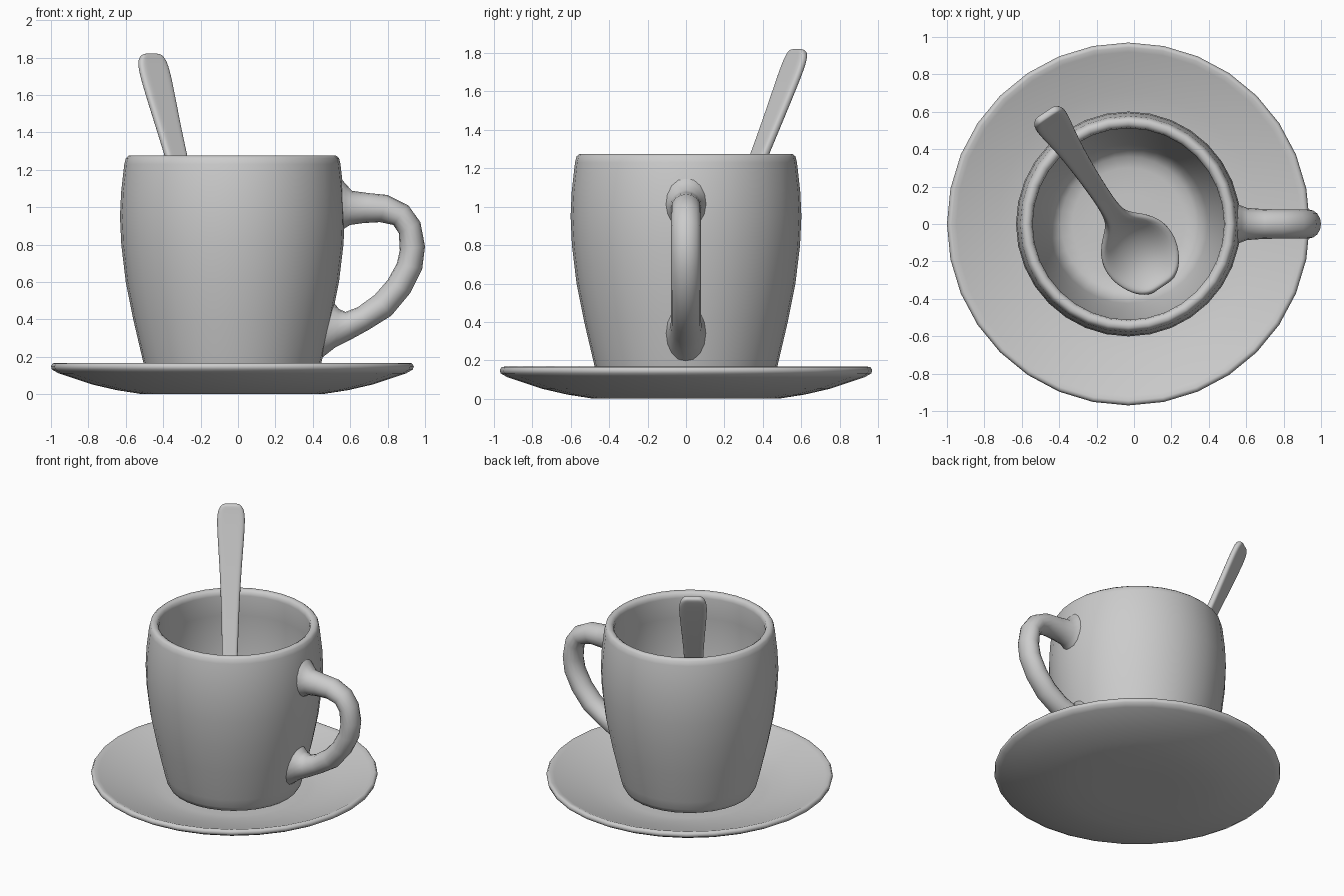
import bpy, bmesh, math
from mathutils import Vector

CENTRE_X = -0.03


def loft(name, rings, closed=True, cap=True):
    """Skin a sequence of equal-length point rings into a smooth mesh."""
    bm = bmesh.new()
    rows = [[bm.verts.new(p) for p in ring] for ring in rings]
    n = len(rows[0])
    for a, b in zip(rows, rows[1:]):
        for i in range(n if closed else n - 1):
            j = (i + 1) % n
            bm.faces.new((a[i], a[j], b[j], b[i]))
    if cap:
        bm.faces.new(rows[0])
        bm.faces.new(rows[-1])
    bmesh.ops.remove_doubles(bm, verts=bm.verts, dist=1e-5)
    bmesh.ops.recalc_face_normals(bm, faces=bm.faces)
    mesh = bpy.data.meshes.new(name)
    bm.to_mesh(mesh)
    bm.free()
    obj = bpy.data.objects.new(name, mesh)
    bpy.context.collection.objects.link(obj)
    bpy.ops.object.select_all(action='DESELECT')
    obj.select_set(True)
    bpy.context.view_layer.objects.active = obj
    bpy.ops.object.shade_smooth_by_angle(angle=math.radians(60))
    return obj


def lathe(name, profile, sides=32):
    """Revolve (radius, z) points around the vertical cup axis."""
    angles = [2 * math.pi * i / sides for i in range(sides)]
    return loft(name, [[(CENTRE_X + r * math.cos(a), r * math.sin(a), z)
                        for a in angles] for r, z in profile])


# Saucer: flat foot, shallow flare, rounded rim
lathe("saucer", [
    (0.25, 0), (0.48, 0), (0.62, 0.022), (0.75, 0.052), (0.93, 0.112),
    (0.965, 0.132), (0.97, 0.15), (0.96, 0.165), (0.945, 0.167), (0.92, 0.157),
    (0.7, 0.09), (0.56, 0.058), (0.48, 0.05), (0.25, 0.05)])

# Cup: bulging wall, rounded lip and hollow interior
lathe("cup", [
    (0.25, 0.06), (0.41, 0.06), (0.44, 0.07), (0.457, 0.1), (0.475, 0.165),
    (0.502, 0.28), (0.53, 0.4), (0.57, 0.6), (0.594, 0.8), (0.601, 0.95),
    (0.595, 1.08), (0.578, 1.23), (0.57, 1.262), (0.555, 1.275), (0.535, 1.274),
    (0.518, 1.262), (0.512, 1.235), (0.528, 1.08), (0.532, 0.95), (0.527, 0.8),
    (0.503, 0.6), (0.46, 0.4), (0.425, 0.25), (0.40, 0.18), (0.36, 0.145),
    (0.3, 0.13), (0.15, 0.13)])

# Cup handle: sections given as inner x, z, outer x, z, half width in y
sections = [
    (0.545, 0.87, 0.545, 1.16, 0.11), (0.575, 0.89, 0.575, 1.125, 0.097),
    (0.60, 0.905, 0.61, 1.087, 0.086), (0.67, 0.915, 0.70, 1.075, 0.08),
    (0.76, 0.92, 0.80, 1.065, 0.078), (0.83, 0.905, 0.91, 1.01, 0.078),
    (0.86, 0.86, 0.975, 0.92, 0.078), (0.865, 0.77, 1.0, 0.79, 0.078),
    (0.85, 0.70, 0.985, 0.67, 0.078), (0.80, 0.61, 0.92, 0.54, 0.078),
    (0.73, 0.53, 0.82, 0.42, 0.078), (0.64, 0.465, 0.70, 0.345, 0.078),
    (0.575, 0.44, 0.60, 0.29, 0.083), (0.54, 0.455, 0.52, 0.25, 0.093),
    (0.505, 0.50, 0.43, 0.18, 0.105)]
rings = []
for xi, zi, xo, zo, w in sections:
    mid = Vector(((xi + xo) / 2, 0, (zi + zo) / 2))
    half = Vector((xo, 0, zo)) - mid
    rings.append([mid + half * math.cos(a) + Vector((0, w * math.sin(a), 0))
                  for a in (2 * math.pi * i / 16 for i in range(16))])
loft("cup_handle", rings)

# Spoon: stations along its length as distance, z, half width, bowl depth
stations = [
    (-0.235, 0.21, 0.07, 0.0), (-0.20, 0.215, 0.14, 0.03),
    (-0.10, 0.235, 0.20, 0.07), (0.0, 0.275, 0.215, 0.08),
    (0.10, 0.33, 0.18, 0.06), (0.17, 0.39, 0.09, 0.02),
    (0.22, 0.47, 0.05, 0), (0.40, 0.79, 0.05, 0), (0.63, 1.27, 0.065, 0),
    (0.75, 1.53, 0.085, 0), (0.835, 1.72, 0.10, 0),
    (0.865, 1.79, 0.088, 0), (0.875, 1.82, 0.055, 0)]
along = Vector((-0.557, 0.83, 0))
across = Vector((0.83, 0.557, 0))
base = Vector((0.02, -0.14, 0))
axis = [base + along * s + Vector((0, 0, z)) for s, z, w, d in stations]
rings = []
for i, (s, z, w, d) in enumerate(stations):
    tangent = axis[min(i + 1, len(axis) - 1)] - axis[max(i - 1, 0)]
    normal = across.cross(tangent).normalized()
    rings.append([axis[i] + across * w * u + normal * d * (u * u - 1)
                  for u in (-1, -0.5, 0, 0.5, 1)])
spoon = loft("spoon", rings, closed=False, cap=False)
solid = spoon.modifiers.new("thickness", 'SOLIDIFY')
solid.thickness = 0.045
solid.offset = 0
smooth = spoon.modifiers.new("smooth", 'SUBSURF')
smooth.levels = smooth.render_levels = 2
